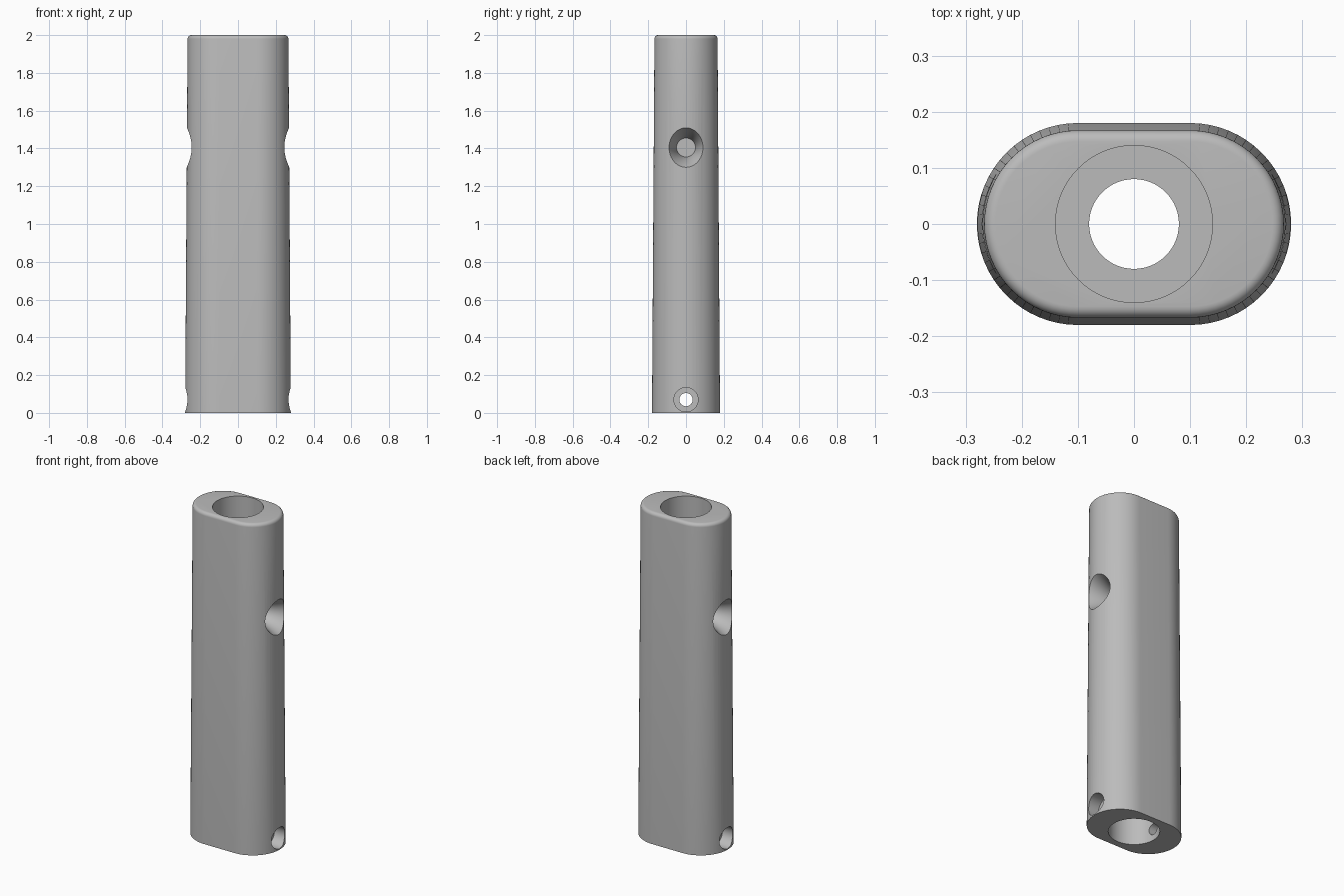
import bpy, bmesh, math
from mathutils import Matrix

cube = bpy.data.objects.get("Cube")
if cube:
    bpy.data.objects.remove(cube)

grey = bpy.data.materials.new("plain grey")
grey.use_nodes = True
colour = (0.5, 0.5, 0.5, 1)
grey.diffuse_color = colour
grey.node_tree.nodes["Principled BSDF"].inputs["Base Color"].default_value = colour

SEGS = 32      # segments per half turn
HALF_FLAT = 0.1


def loft(name, profile, half_flat=0.0, turn=None):
    """Stack rounded rings from (height, radius) pairs and cap both ends."""
    bm = bmesh.new()
    rings = []
    for z, r in profile:
        ring = []
        for side in (1, -1):
            for i in range(SEGS + (1 if half_flat else 0)):
                a = math.pi * (i / SEGS - 0.5)
                ring.append(bm.verts.new((side * (half_flat + r * math.cos(a)),
                                          side * r * math.sin(a), z)))
        rings.append(ring)
    n = len(rings[0])
    for low, high in zip(rings, rings[1:]):
        for i in range(n):
            j = (i + 1) % n
            bm.faces.new((low[i], low[j], high[j], high[i]))
    bm.faces.new(rings[0][::-1])
    bm.faces.new(rings[-1])
    if turn:
        bm.transform(turn)
    bmesh.ops.recalc_face_normals(bm, faces=bm.faces)
    mesh = bpy.data.meshes.new(name)
    bm.to_mesh(mesh)
    bm.free()
    mesh.materials.append(grey)
    obj = bpy.data.objects.new(name, mesh)
    bpy.context.collection.objects.link(obj)
    return obj


# Tapered oval body with a rounded top rim
FILLET = 0.02
profile = [(0, 0.18)]
for i in range(7):
    a = math.pi / 2 * i / 6
    profile.append((2 - FILLET + FILLET * math.sin(a), 0.167 - FILLET + FILLET * math.cos(a)))
body = loft("handle_body", profile, HALF_FLAT)

# Bores from both ends with a narrower passage between them
cutters = [loft("bore_cutter", [(-0.1, 0.14), (1.25, 0.14), (1.25, 0.08),
                                (1.55, 0.08), (1.55, 0.14), (2.1, 0.14)])]

# Flared blind side holes, and stepped cross holes near the base
flare = [(0.12, 0.05), (0.16, 0.057), (0.2, 0.07), (0.24, 0.087), (0.27, 0.104), (0.3, 0.124)]
pin = [(0.05, 0.035), (0.2, 0.035), (0.2, 0.064), (0.4, 0.064)]
for sign in (1, -1):
    sideways = Matrix.Rotation(sign * math.pi / 2, 4, 'Y')
    for name, shape, height in (("flare_cutter", flare, 1.405), ("pin_cutter", pin, 0.07)):
        cutters.append(loft(name, shape, turn=Matrix.Translation((0, 0, height)) @ sideways))

bpy.context.view_layer.objects.active = body
for cutter in cutters:
    cutter.hide_render = True
    mod = body.modifiers.new("cut", 'BOOLEAN')
    mod.operation = 'DIFFERENCE'
    mod.solver = 'EXACT'
    mod.object = cutter
    bpy.ops.object.modifier_apply(modifier=mod.name)
    bpy.data.objects.remove(cutter)

bpy.ops.object.select_all(action='DESELECT')
body.select_set(True)
bpy.ops.object.shade_smooth_by_angle(angle=math.radians(30))
